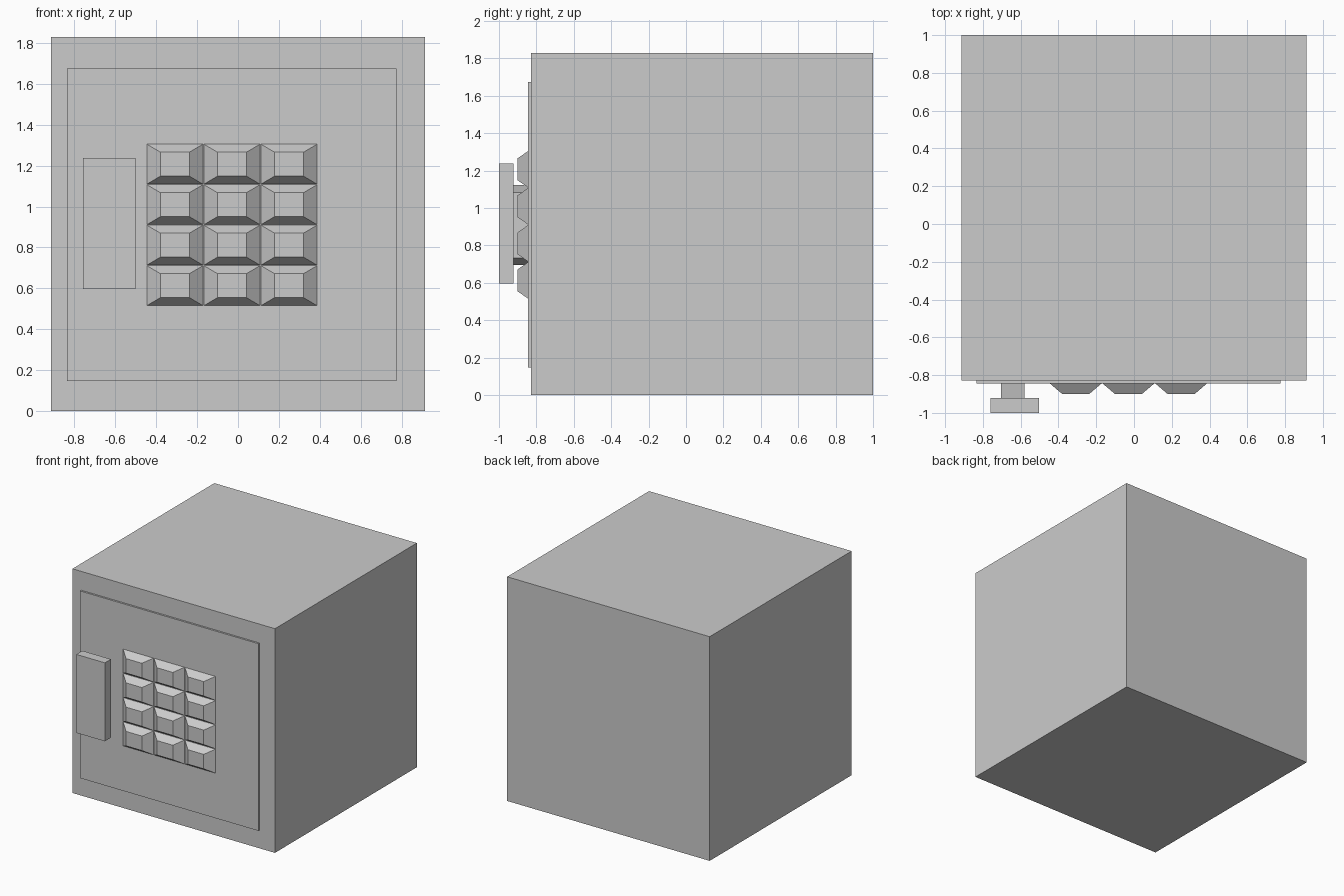
import bpy, bmesh

if "Cube" in bpy.data.objects:
    bpy.data.objects.remove(bpy.data.objects["Cube"])


def mesh_object(name, verts, faces):
    mesh = bpy.data.meshes.new(name)
    mesh.from_pydata(verts, [], faces)
    bm = bmesh.new()
    bm.from_mesh(mesh)
    bmesh.ops.recalc_face_normals(bm, faces=bm.faces)
    bm.to_mesh(mesh)
    bm.free()
    obj = bpy.data.objects.new(name, mesh)
    bpy.context.collection.objects.link(obj)
    return obj


def loft(name, back, y_back, front, y_front):
    """Join two four-point (x, z) outlines at two depths into a closed block."""
    verts = [(x, y_back, z) for x, z in back] + [(x, y_front, z) for x, z in front]
    faces = [(0, 1, 2, 3), (4, 5, 6, 7)]
    faces += [(i, (i + 1) % 4, (i + 1) % 4 + 4, i + 4) for i in range(4)]
    return mesh_object(name, verts, faces)


def rect(x0, x1, z0, z1):
    return [(x0, z0), (x1, z0), (x1, z1), (x0, z1)]


def box(name, x0, x1, y0, y1, z0, z1):
    r = rect(x0, x1, z0, z1)
    return loft(name, r, y1, r, y0)


# Safe body and raised door panel
box("body", -0.914, 0.914, -0.829, 1.0, 0.0, 1.829)
box("door", -0.835, 0.775, -0.844, -0.82, 0.148, 1.675)

# Handle: flat grip on a stem that narrows towards the keypad
box("handle_grip", -0.759, -0.502, -1.0, -0.922, 0.597, 1.237)
stem = [(-0.705, 0.695), (-0.581, 0.733), (-0.581, 1.082), (-0.705, 1.123)]
loft("handle_stem", stem, -0.835, stem, -0.922)

# Keypad: 3 x 4 bevelled keys
KEY_W, KEY_H = 0.279, 0.198
for row in range(4):
    for col in range(3):
        x = -0.448 + col * KEY_W
        z = 0.514 + row * KEY_H
        loft(f"key_{row}_{col}",
             rect(x, x + KEY_W, z, z + KEY_H), -0.842,
             rect(x + 0.068, x + KEY_W - 0.068, z + 0.04, z + KEY_H - 0.04), -0.9)
